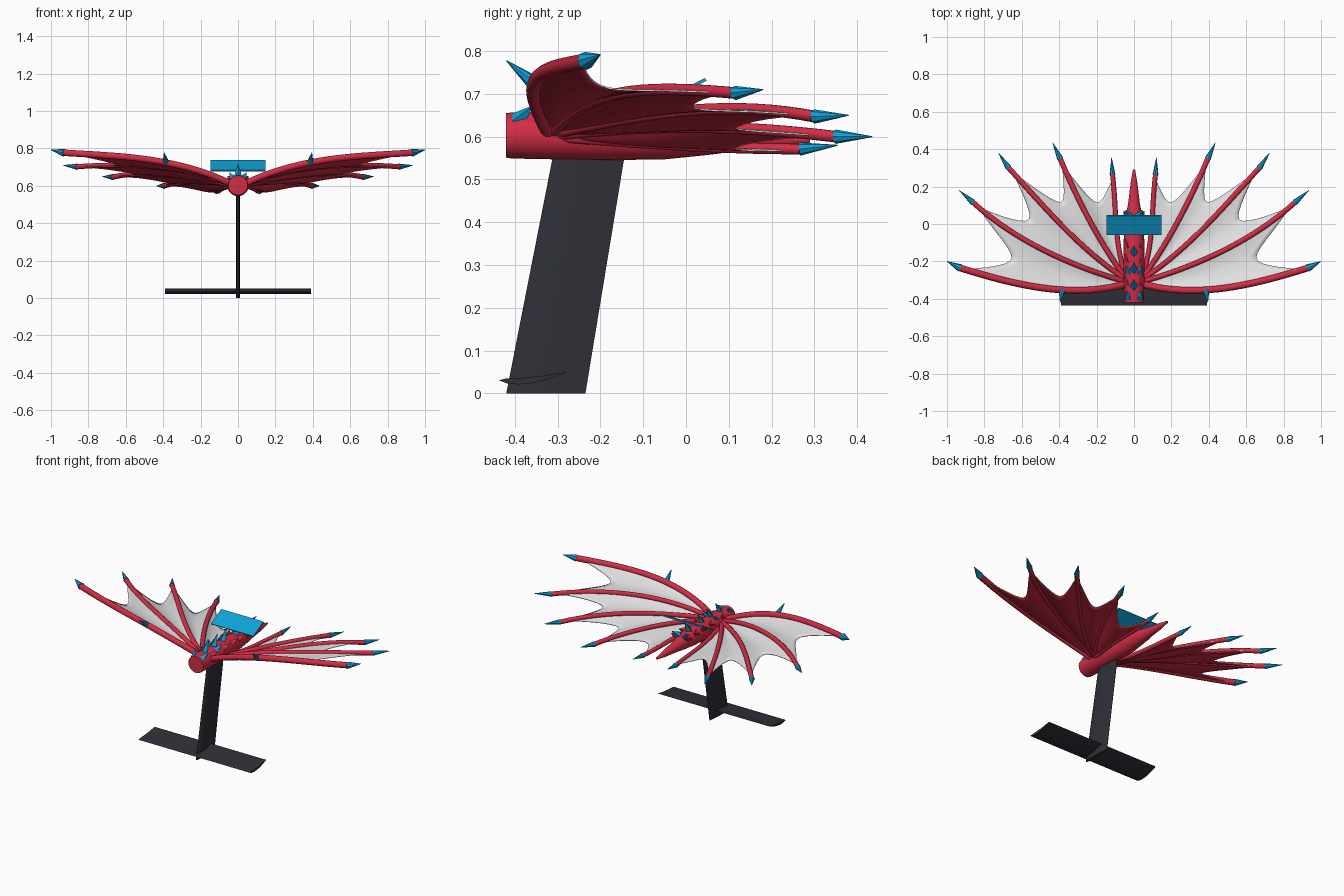
import bpy, bmesh, math
from mathutils import Vector

old = bpy.data.objects.get("Cube")
if old:
    bpy.data.objects.remove(old, do_unlink=True)


def material(name, rgb):
    m = bpy.data.materials.new(name)
    m.use_nodes = True
    m.diffuse_color = (*rgb, 1)
    bsdf = next(n for n in m.node_tree.nodes if n.type == 'BSDF_PRINCIPLED')
    bsdf.inputs["Base Color"].default_value = (*rgb, 1)
    return m


RED = material("red", (0.65, 0.026, 0.06))
BLUE = material("blue", (0.005, 0.36, 0.68))
PALE = material("pale grey", (0.74, 0.74, 0.74))
DARK = material("charcoal", (0.029, 0.029, 0.04))


def finish(name, bm, mats, smooth=True, mirror=False, thickness=0):
    me = bpy.data.meshes.new(name)
    bmesh.ops.recalc_face_normals(bm, faces=bm.faces) if not thickness else None
    bm.to_mesh(me)
    bm.free()
    for m in mats:
        me.materials.append(m)
    ob = bpy.data.objects.new(name, me)
    bpy.context.collection.objects.link(ob)
    if smooth:
        bpy.ops.object.select_all(action='DESELECT')
        ob.select_set(True)
        bpy.context.view_layer.objects.active = ob
        bpy.ops.object.shade_smooth_by_angle(angle=math.radians(40))
    if thickness:
        mod = ob.modifiers.new("thickness", 'SOLIDIFY')
        mod.thickness = thickness
        mod.offset = -1
        mod.material_offset = 1
    if mirror:
        mod = ob.modifiers.new("mirror", 'MIRROR')
        mod.use_mirror_merge = False
    return ob


def skin(bm, rings):
    """Join rings of points into a closed solid."""
    loops = [[bm.verts.new(p) for p in ring] for ring in rings]
    n = len(loops[0])
    for a, b in zip(loops, loops[1:]):
        for i in range(n):
            j = (i + 1) % n
            bm.faces.new((a[i], a[j], b[j], b[i]))
    bm.faces.new(loops[0][::-1])
    bm.faces.new(loops[-1])


def tube(bm, points, radii, sides):
    """Round section swept along a path."""
    pts = [Vector(p) for p in points]
    rings = []
    for k, p in enumerate(pts):
        d = (pts[min(k + 1, len(pts) - 1)] - pts[max(k - 1, 0)]).normalized()
        up = Vector((0, 0, 1))
        u = d.cross(up).normalized() if abs(d.z) < 0.99 else Vector((1, 0, 0))
        v = u.cross(d)
        ang = [2 * math.pi * i / sides for i in range(sides)]
        rings.append([p + radii[k] * (u * math.cos(a) + v * math.sin(a)) for a in ang])
    skin(bm, rings)


def along(ctrl, s):
    """Smooth curve through four evenly spaced points."""
    t = 3 * s
    out = Vector((0, 0, 0))
    for i, p in enumerate(ctrl):
        w = 1
        for j in range(4):
            if j != i:
                w *= (t - j) / (i - j)
        out += w * Vector(p)
    return out


# Body: blunt nose, tapering tail
bm = bmesh.new()
body = [(-.42, .603, .052), (-.405, .603, .054), (-.2, .602, .057), (-.05, .601, .054),
        (.05, .599, .042), (.12, .596, .03), (.22, .593, .018), (.29, .592, .006)]
tube(bm, [(0, y, z) for y, z, r in body], [r for y, z, r in body], 24)
finish("body", bm, [RED])

# Wing ribs: four points each, then the claw tip
ribs = [
    ([(.04, -.32, .612), (.34, -.355, .715), (.64, -.315, .758), (.93, -.235, .777)], (1, -.2, .792), .018),
    ([(.04, -.31, .61), (.33, -.21, .685), (.61, -.07, .71), (.86, .115, .702)], (.935, .18, .71), .014),
    ([(.04, -.30, .61), (.27, -.12, .645), (.47, .08, .665), (.67, .30, .647)], (.725, .38, .65), .014),
    ([(.04, -.30, .605), (.17, -.10, .62), (.285, .11, .62), (.395, .35, .60)], (.435, .435, .60), .014),
    ([(.04, -.30, .60), (.085, -.10, .585), (.10, .08, .575), (.115, .265, .571)], (.12, .355, .58), .013),
]
STEPS = 20
for n, (ctrl, tip, r) in enumerate(ribs, 1):
    bm = bmesh.new()
    tube(bm, [along(ctrl, i / STEPS) for i in range(STEPS + 1)], [r] * (STEPS + 1), 10)
    finish(f"wing_rib_{n}", bm, [RED], mirror=True)
    bm = bmesh.new()
    tube(bm, [ctrl[3], tip], [r * 1.2, .001], 8)
    finish(f"rib_claw_{n}", bm, [BLUE], mirror=True)

# Wing membrane: sagging panels with scalloped trailing edges
bm = bmesh.new()
ACROSS, OUT = 12, 14
for (a, _, _), (b, _, _) in zip(ribs, ribs[1:]):
    grid = []
    for i in range(ACROSS + 1):
        t = i / ACROSS
        reach = .97 - .27 * (1 - abs(2 * t - 1) ** 1.8)
        row = []
        for k in range(OUT + 1):
            s = reach * (.03 + .97 * k / OUT)
            p = along(a, s).lerp(along(b, s), t)
            p.z -= .02 * math.sin(math.pi * t) * math.sin(math.pi * min(s, .5))
            row.append(bm.verts.new(p))
        grid.append(row)
    for i in range(ACROSS):
        for k in range(OUT):
            bm.faces.new((grid[i][k], grid[i + 1][k], grid[i + 1][k + 1], grid[i][k + 1]))
bmesh.ops.remove_doubles(bm, verts=bm.verts, dist=1e-5)
bm.normal_update()
if sum(f.normal.z for f in bm.faces) < 0:
    bmesh.ops.reverse_faces(bm, faces=bm.faces)
finish("wing_membrane", bm, [PALE, RED], mirror=True, thickness=.004)

# Claw on the leading rib
bm = bmesh.new()
tube(bm, [(.385, -.355, .725), (.395, -.42, .778)], [.018, .001], 8)
finish("leading_claw", bm, [BLUE], mirror=True)

# Spikes along the back: a centre row and paired side rows
bm = bmesh.new()
for y in (-.34, -.25, -.16, -.03):
    tube(bm, [(0, y, .642), (0, y + .045, .718)], [.024, .001], 4)
finish("spine_spikes", bm, [BLUE], smooth=False)
bm = bmesh.new()
for y in (-.395, -.26, .04):
    tube(bm, [(.025, y, .637), (.044, y + .035, .67)], [.022, .002], 4)
finish("side_spikes", bm, [BLUE], smooth=False, mirror=True)
bm = bmesh.new()
for y in (-.32, -.2, -.12, -.05, .03):
    tube(bm, [(.035, y, .63), (.055, y + .04, .65)], [.024, .002], 4)
finish("side_scales", bm, [RED], smooth=False, mirror=True)

# Tilted plate above the back
bm = bmesh.new()
plate = [(-.055, .682), (.048, .735), (.044, .741), (-.059, .688)]
skin(bm, [[(x, y, z - .004) for y, z in plate] for x in (-.148, .148)])
finish("tilted_plate", bm, [BLUE], smooth=False)

# Raked mast with a slim streamlined section
bm = bmesh.new()
half = [(0, 0), (.06, .007), (.25, .011), (.55, .009), (1, .001)]
section = half + [(c, -w) for c, w in half[:0:-1]]
rings = []
for z, front, chord in ((0, -.42, .185), (.57, -.308, .167)):
    rings.append([(w, front + c * chord, z) for c, w in section])
skin(bm, rings)
finish("mast", bm, [DARK])

# Cambered lower foil
bm = bmesh.new()
foil = [(-.437, .031), (-.42, .035), (-.38, .037), (-.33, .042), (-.275, .051),
        (-.31, .037), (-.35, .026), (-.39, .021), (-.42, .024)]
skin(bm, [[(x, y, z) for y, z in foil] for x in (-.39, .39)])
finish("lower_foil", bm, [DARK])
